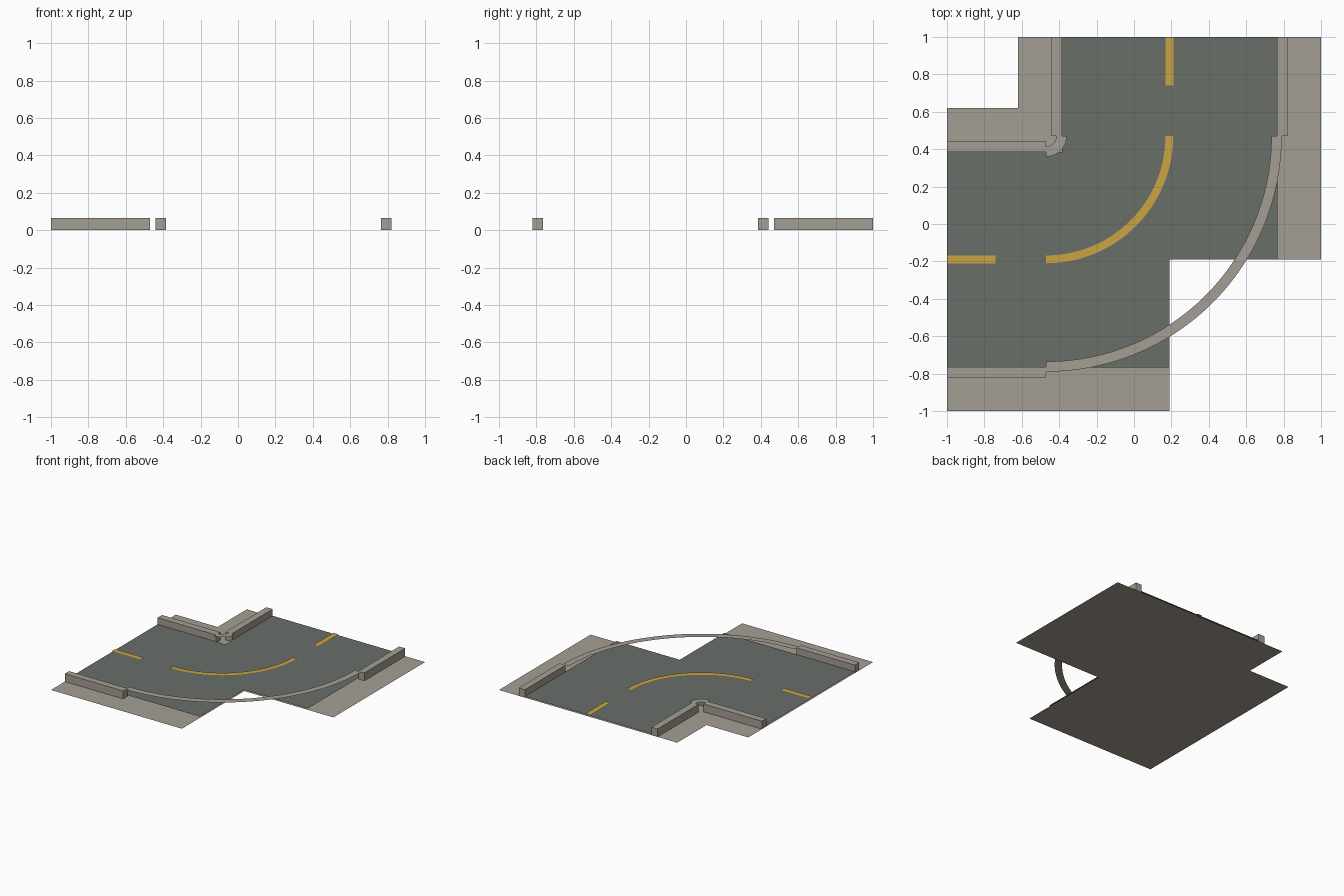
import bpy
import bmesh
import math

if "Cube" in bpy.data.objects:
    bpy.data.objects.remove(bpy.data.objects["Cube"])

TOP = 0.065                  # kerb height
ROAD_Z, LINE_Z = 0.01, 0.018  # layered paving heights
BEND = (-0.47, 0.47)         # centre of the road bend


def material(name, rgb):
    m = bpy.data.materials.new(name)
    m.diffuse_color = (*rgb, 1)
    m.use_nodes = True
    m.node_tree.nodes["Principled BSDF"].inputs["Base Color"].default_value = m.diffuse_color
    return m


concrete = material("concrete", (0.376, 0.342, 0.296))
asphalt = material("asphalt", (0.141, 0.159, 0.141))
yellow = material("yellow_paint", (0.60, 0.37, 0.055))


def finish(name, bm, mat):
    me = bpy.data.meshes.new(name)
    bm.to_mesh(me)
    bm.free()
    me.materials.append(mat)
    ob = bpy.data.objects.new(name, me)
    bpy.context.collection.objects.link(ob)
    return ob


def mirrored(points):
    """Reflect an outline across the diagonal that runs through the bend."""
    return [(-y, -x) for x, y in reversed(points)]


def sheet(name, points, z, mat, height=0):
    """Flat outline facing up, or a solid prism when height is given."""
    bm = bmesh.new()
    face = bm.faces.new([bm.verts.new((x, y, z)) for x, y in points])
    face.normal_update()
    if face.normal.z < 0:
        face.normal_flip()
    if height:
        new = bmesh.ops.extrude_face_region(bm, geom=[face])["geom"]
        verts = [v for v in new if isinstance(v, bmesh.types.BMVert)]
        bmesh.ops.translate(bm, verts=verts, vec=(0, 0, height))
        bmesh.ops.recalc_face_normals(bm, faces=bm.faces)
    return finish(name, bm, mat)


def arc_strip(name, r0, r1, z, mat, steps=32):
    """Quarter ring strip around the bend centre, facing up."""
    bm = bmesh.new()
    rows = []
    for i in range(steps + 1):
        a = -math.pi / 2 * (1 - i / steps)
        rows.append([bm.verts.new((BEND[0] + r * math.cos(a),
                                   BEND[1] + r * math.sin(a), z)) for r in (r0, r1)])
    for a, b in zip(rows, rows[1:]):
        bm.faces.new((a[0], a[1], b[1], b[0]))
    return finish(name, bm, mat)


def rect(x0, x1, y0, y1):
    return [(x0, y0), (x1, y0), (x1, y1), (x0, y1)]


# Pavement base and road surface
sheet("pavement_base", [(-1, -1), (0.19, -1), (0.19, -0.19), (1, -0.19),
                        (1, 1), (-0.62, 1), (-0.62, 0.62), (-1, 0.62)], 0, concrete)
sheet("road_surface", [(-1, -0.766), (0.19, -0.766), (0.19, -0.19), (0.766, -0.19),
                       (0.766, 1), (-0.385, 1), (-0.385, 0.385), (-1, 0.385)],
      ROAD_Z, asphalt)

# Straight kerbs and lane dashes on both arms of the bend
for label, flip in (("west", lambda p: p), ("north", mirrored)):
    sheet("outer_kerb_" + label, flip(rect(-1, -0.47, -0.82, -0.765)), 0, concrete, TOP)
    sheet("inner_kerb_" + label, flip(rect(-1, -0.47, 0.385, 0.442)), 0, concrete, TOP)
    sheet("lane_dash_" + label, flip(rect(-1, -0.74, -0.212, -0.168)), LINE_Z, yellow)

# Curved strips through the bend
arc_strip("outer_kerb_curve", 1.205, 1.26, TOP, concrete)
arc_strip("inner_kerb_curve", 0.055, 0.11, TOP, concrete, 12)
arc_strip("lane_curve", 0.638, 0.68, LINE_Z, yellow)
